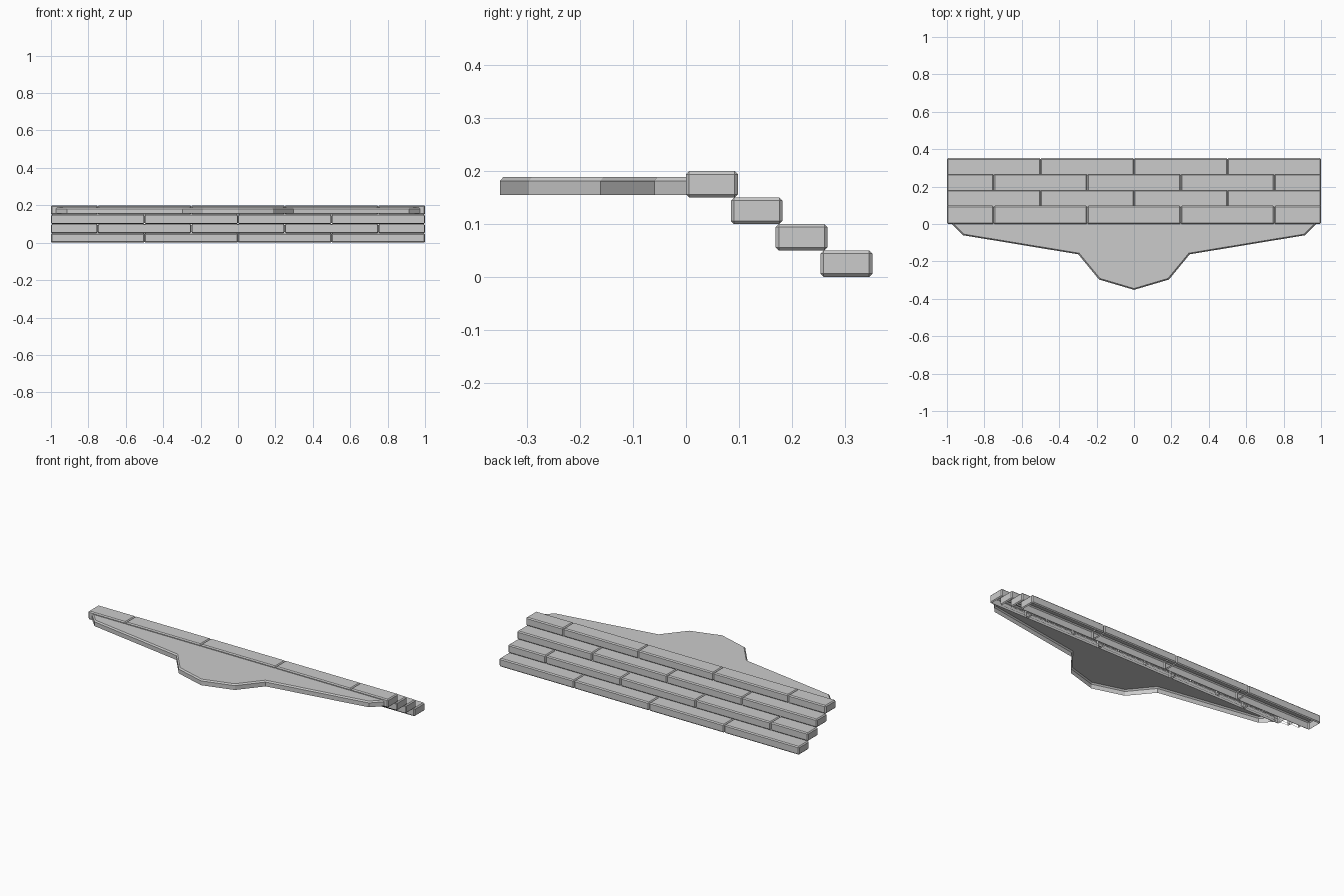
import bpy, bmesh
from mathutils import Matrix, Vector

if "Cube" in bpy.data.objects:
    bpy.data.objects.remove(bpy.data.objects["Cube"])

BEVEL = 0.006
DEPTH, HEIGHT, PITCH = 0.098, 0.05, 0.0847


def finish(name, bm):
    mesh = bpy.data.meshes.new(name)
    bm.to_mesh(mesh)
    bm.free()
    obj = bpy.data.objects.new(name, mesh)
    bpy.context.collection.objects.link(obj)
    return obj


def stone_block(name, x0, x1, y0, z0, hidden):
    """Chamfered block; faces pointing along the hidden directions are left open."""
    bm = bmesh.new()
    centre = Vector(((x0 + x1) / 2, y0 + DEPTH / 2, z0 + HEIGHT / 2))
    size = Vector((x1 - x0, DEPTH, HEIGHT))
    bmesh.ops.create_cube(bm, size=1, matrix=Matrix.Translation(centre) @ Matrix.Diagonal(size).to_4x4())
    bmesh.ops.bevel(bm, geom=bm.edges[:], offset=BEVEL, segments=1, affect='EDGES')
    bm.normal_update()
    gone = [f for f in bm.faces if any(f.normal.dot(Vector(d)) > 0.99 for d in hidden)]
    bmesh.ops.delete(bm, geom=gone, context='FACES')
    return finish(name, bm)


# Four stair courses, with joints staggered from one to the next
for row in range(4):
    joints = [-1, -0.75, -0.25, 0.25, 0.75, 1] if row % 2 == 0 else [-1, -0.5, 0, 0.5, 1]
    y0 = row * PITCH
    z0 = 0.15 - row * 0.05
    for i, (a, b) in enumerate(zip(joints, joints[1:])):
        hidden = [(0, 0, -1)]
        if row in (1, 2):
            hidden.append((0, -1, 0))
        if a > -1:
            hidden.append((-1, 0, 0))
        if b < 1:
            hidden.append((1, 0, 0))
        stone_block(f"step_{row + 1}_block_{i + 1}", a, b, y0, z0, hidden)

# Landing in front of the top step: open-bottomed shell with a chamfered rim
half_outer = [(0.975, 0.002), (0.915, -0.06), (0.298, -0.162), (0.187, -0.297)]
half_inner = [(0.966, 0.002), (0.911, -0.054), (0.293, -0.156), (0.182, -0.291)]


def outline(half, tip):
    return half + [(0, tip)] + [(-x, y) for x, y in reversed(half)]


bm = bmesh.new()
rings = [[bm.verts.new((x, y, z)) for x, y in pts] for pts, z in (
    (outline(half_outer, -0.352), 0.155),
    (outline(half_outer, -0.352), 0.181),
    (outline(half_inner, -0.345), 0.189))]
for low, high in zip(rings, rings[1:]):
    for i in range(len(low) - 1):
        bm.faces.new((low[i + 1], low[i], high[i], high[i + 1]))
bm.faces.new(list(reversed(rings[-1])))
bm.normal_update()
finish("landing", bm)
